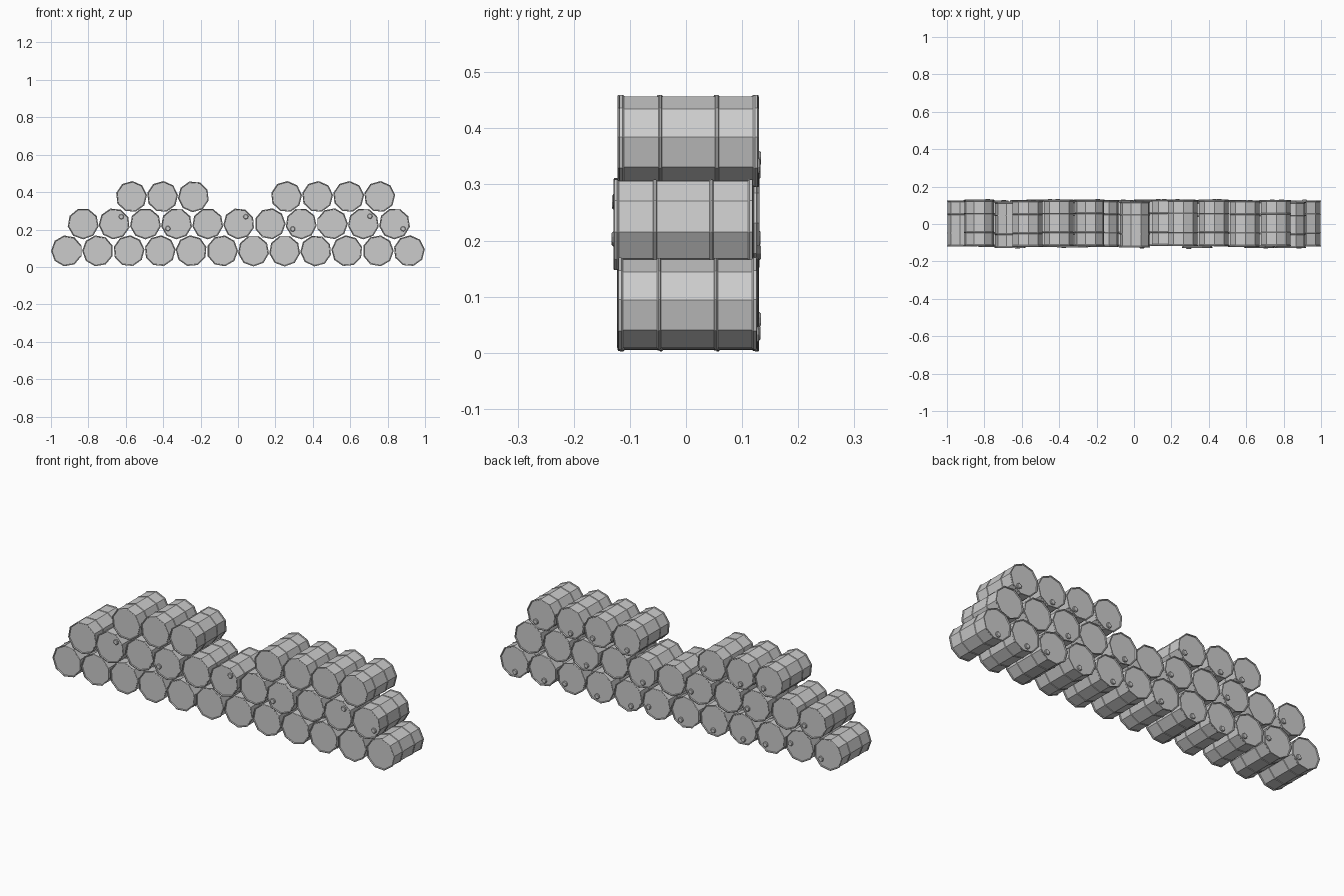
import bpy, bmesh, math, random

if "Cube" in bpy.data.objects:
    bpy.data.objects.remove(bpy.data.objects["Cube"])

random.seed(4)
SIDES = 9
STEP = 0.1665

# Half of the drum profile (radius, distance from the middle); mirrored for the other end
HALF = [(0.0808, 0.047), (0.0835, 0.049), (0.0835, 0.052), (0.0808, 0.054),
        (0.0808, 0.115), (0.0837, 0.118), (0.0837, 0.123), (0.0795, 0.124),
        (0.0775, 0.119)]
PROFILE = [(r, -d) for r, d in reversed(HALF)] + HALF


def ring(bm, r, y, n, cx=0.0, cz=0.0, phase=0.0):
    return [bm.verts.new((cx + r * math.cos(phase + 2 * math.pi * i / n), y,
                          cz + r * math.sin(phase + 2 * math.pi * i / n)))
            for i in range(n)]


def loft(bm, rings):
    n = len(rings[0])
    for a, b in zip(rings, rings[1:]):
        for i in range(n):
            j = (i + 1) % n
            bm.faces.new((a[i], a[j], b[j], b[i]))
    bm.faces.new(rings[0])
    bm.faces.new(list(reversed(rings[-1])))


def make_drum_mesh():
    bm = bmesh.new()
    # Ribbed body with recessed lids
    loft(bm, [ring(bm, r, y, SIDES, phase=math.pi / SIDES) for r, y in PROFILE])
    # Filler cap near the edge of the back lid
    loft(bm, [ring(bm, r, y, 8, cx=0.053)
              for r, y in ((0.014, 0.118), (0.014, 0.124), (0.011, 0.127))])
    bmesh.ops.recalc_face_normals(bm, faces=bm.faces)
    me = bpy.data.meshes.new("drum")
    bm.to_mesh(me)
    bm.free()
    return me


DRUM = make_drum_mesh()


def add_drum(name, x, z, cap_angle, flipped=False):
    ob = bpy.data.objects.new(name, DRUM)
    bpy.context.collection.objects.link(ob)
    a = math.radians(cap_angle)
    # A half turn about z puts the cap on the front lid
    ob.rotation_mode = 'YXZ'
    if flipped:
        ob.rotation_euler = (0, -(math.pi - a), math.pi)
        y = -0.003 + random.uniform(-0.003, 0.002)
    else:
        ob.rotation_euler = (0, -a, 0)
        y = 0.005 + random.uniform(-0.004, 0.002)
    ob.location = (x, y, z)


# Bottom row, caps at the back
bottom_caps = [-40, 0, -55, -95, -85, -60, -30, -110, -75, -45, -100, -94]
for i, cap in enumerate(bottom_caps):
    add_drum(f"bottom_drum_{i}", -0.916 + i * STEP, 0.086, cap)

# Middle row, some drums turned to the front
front_caps = {1: 45, 3: 209, 5: 45, 7: 212, 9: 49, 10: -31}
for i in range(11):
    cap = front_caps.get(i, random.choice((-30, -60, -100)))
    add_drum(f"middle_drum_{i}", -0.828 + i * STEP, 0.231, cap, i in front_caps)

# Top row in two groups
top_x = [-0.57 + i * 0.166 for i in range(3)] + [0.259 + i * 0.166 for i in range(4)]
for i, x in enumerate(top_x):
    add_drum(f"top_drum_{i}", x, 0.376, random.choice((-34, -54, -94)))
